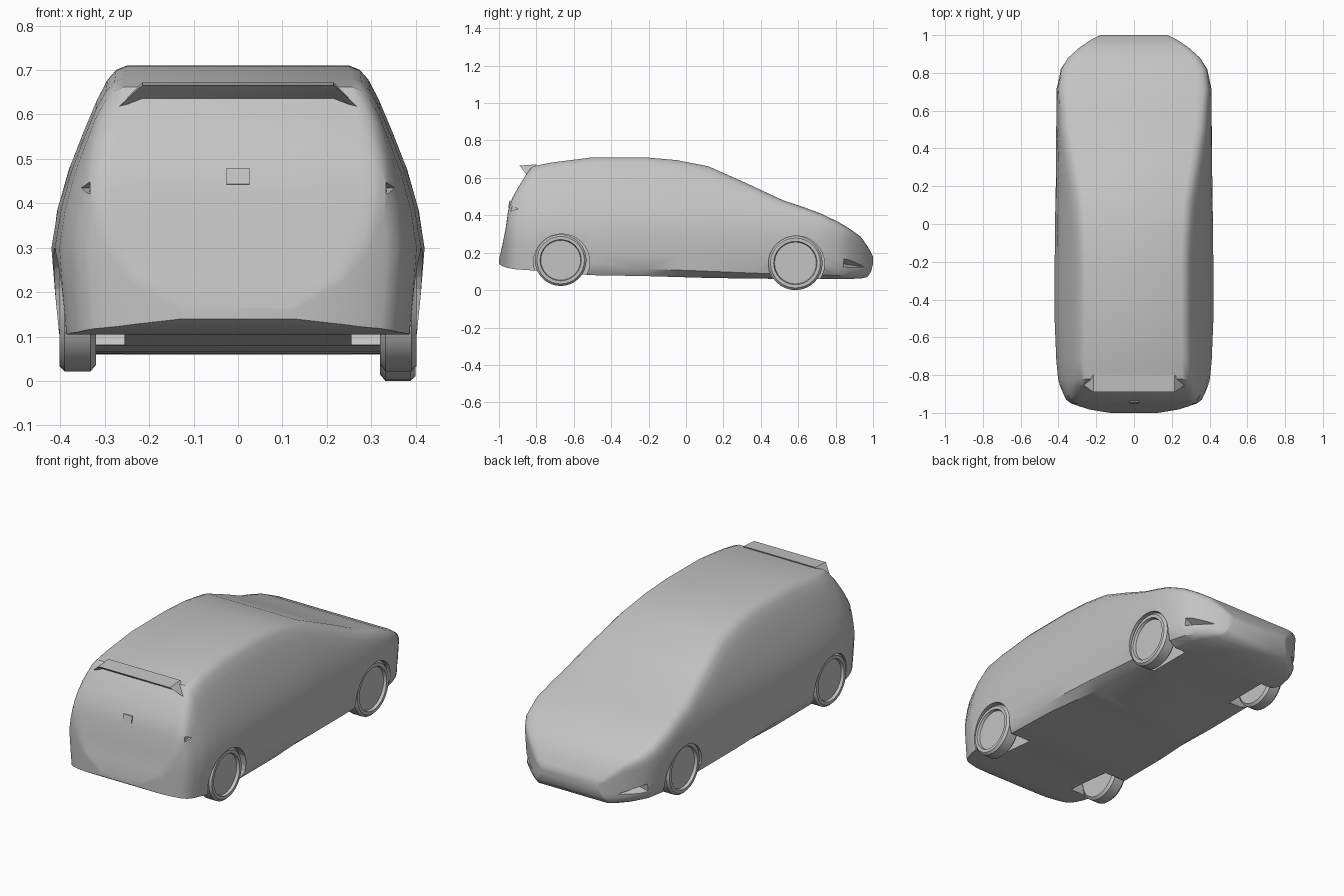
import bpy, bmesh, math
from mathutils import Matrix, Vector

if "Cube" in bpy.data.objects:
    bpy.data.objects.remove(bpy.data.objects["Cube"])

paint = bpy.data.materials.new("grey_paint")
paint.diffuse_color = (0.55, 0.55, 0.55, 1)
paint.use_nodes = True
paint.node_tree.nodes["Principled BSDF"].inputs["Base Color"].default_value = paint.diffuse_color


def make(name, verts, faces, angle=40):
    me = bpy.data.meshes.new(name)
    me.from_pydata(verts, [], faces)
    bm = bmesh.new()
    bm.from_mesh(me)
    bmesh.ops.remove_doubles(bm, verts=bm.verts, dist=1e-5)
    bmesh.ops.recalc_face_normals(bm, faces=bm.faces)
    bm.to_mesh(me)
    bm.free()
    ob = bpy.data.objects.new(name, me)
    bpy.context.collection.objects.link(ob)
    me.materials.append(paint)
    smooth(ob, angle)
    return ob


def smooth(ob, angle):
    bpy.ops.object.select_all(action='DESELECT')
    ob.select_set(True)
    bpy.context.view_layer.objects.active = ob
    bpy.ops.object.shade_smooth_by_angle(angle=math.radians(angle))


def loft(name, rings, angle=40, caps=True):
    n = len(rings[0])
    verts = [p for r in rings for p in r]
    faces = [(i * n + j, i * n + (j + 1) % n, (i + 1) * n + (j + 1) % n, (i + 1) * n + j)
             for i in range(len(rings) - 1) for j in range(n)]
    if caps:
        faces += [tuple(range(n)), tuple(range(len(verts) - n, len(verts)))]
    return make(name, verts, faces, angle)


def interp(table, v):
    for (a, p), (b, q) in zip(table, table[1:]):
        if v <= b:
            return p + (q - p) * max(0, (v - a) / (b - a))
    return table[-1][1]


# Body: sections along y (y, bottom, top, half width), tail at -y
stations = [(-1, .14, .165, .13), (-.982, .128, .24, .24), (-.965, .122, .325, .29),
            (-.95, .118, .43, .335), (-.93, .114, .49, .36), (-.9, .11, .545, .376),
            (-.86, .108, .61, .392), (-.82, .105, .662, .402), (-.72, .10, .682, .412),
            (-.515, .08, .708, .42), (-.22, .075, .71, .42), (-.05, .07, .695, .42),
            (.12, .065, .662, .418), (.32, .062, .573, .416), (.515, .06, .482, .414),
            (.62, .06, .447, .412), (.72, .06, .41, .41), (.82, .06, .362, .388),
            (.88, .06, .325, .35), (.935, .062, .285, .29), (.97, .07, .235, .24),
            (.99, .10, .20, .205), (1, .14, .18, .18)]
side = [(.06, .33), (.075, .375), (.10, .402), (.2, .412), (.3, .42), (.38, .408),
        (.46, .387), (.56, .348), (.65, .31), (.71, .288)]
levels = [(0, 1), (.06, 1), (.18, 1), (.35, 1), (.5, 1), (.65, 1), (.78, 1), (.88, 1),
          (.95, .98), (.985, .94), (1, .87)]
rings = []
for y, zb, zt, w in stations:
    half = []
    for f, k in levels:
        z = zb + (zt - zb) * f
        half.append((w / .42 * interp(side, z) * k, y, z))
    rings.append(half + [(-x, yy, z) for x, yy, z in reversed(half)])
body = loft("car_body", rings, 45)

# Cutters: wheel wells, lower bumper intakes and tail lamp hollows
bm = bmesh.new()
for s in (-1, 1):
    for y, z, r in ((-.665, .15, .15), (.59, .14, .15)):
        m = Matrix.Translation((s * .39, y, z)) @ Matrix.Rotation(math.pi / 2, 4, 'Y')
        bmesh.ops.create_cone(bm, cap_ends=True, segments=32, radius1=r, radius2=r,
                              depth=.27, matrix=m)
    for pts in ([(.23, 1.02, .115), (.42, .84, .11), (.40, .85, .185), (.30, .84, .14)],
                [(.33, -1.0, .40), (.33, -1.0, .47), (.41, -.93, .435), (.335, -.89, .435)]):
        vs = [bm.verts.new((s * x, y, z)) for x, y, z in pts]
        bmesh.ops.convex_hull(bm, input=vs)
bmesh.ops.recalc_face_normals(bm, faces=bm.faces)
me = bpy.data.meshes.new("cutter")
bm.to_mesh(me)
bm.free()
cutter = bpy.data.objects.new("cutter", me)
bpy.context.collection.objects.link(cutter)
me.materials.append(paint)
cutter.hide_render = True
mod = body.modifiers.new("cut", 'BOOLEAN')
mod.operation, mod.solver, mod.object = 'DIFFERENCE', 'EXACT', cutter
mod.use_self = True
bpy.context.view_layer.objects.active = body
bpy.ops.object.modifier_apply(modifier=mod.name)
bpy.data.objects.remove(cutter)
smooth(body, 35)

# Wheels: turned tyre with a recessed hub disc
def wheel(name, s, y, z, r, x0, x1):
    prof = [(x0, 0), (x0, r * .9), (x0 + .012, r), (x1 - .012, r), (x1, r * .92),
            (x1, r * .8), (x1 - .015, r * .77), (x1 - .015, 0)]
    n = 32
    verts, faces = [], []
    for i in range(n):
        a = 2 * math.pi * i / n
        verts += [(s * px, y + pr * math.cos(a), z + pr * math.sin(a)) for px, pr in prof]
    m = len(prof)
    for i in range(n):
        for j in range(m - 1):
            a, b = i * m, (i + 1) % n * m
            faces.append((a + j, a + j + 1, b + j + 1, b + j))
    return make(name, verts, faces, 35)


wheel("rear_wheel_right", 1, -.67, .16, .138, .32, .402)
wheel("rear_wheel_left", -1, -.67, .16, .138, .32, .402)
wheel("front_wheel_right", 1, .585, .145, .145, .32, .40)
wheel("front_wheel_left", -1, .585, .163, .14, .32, .40)

# Roof spoiler: wedge with drooping tips
sp = []
for x, dz, k in ((-.27, -.045, .15), (-.215, 0, 1), (.215, 0, 1), (.27, -.045, .15)):
    sp.append([(x, -.845 + dy * k, .66 + dz + h * k)
               for dy, h in ((-.045, .006), (.045, .012), (.03, -.03), (-.01, -.02))])
loft("spoiler", sp, 30)


# Thin plates: tail badge plate and headlamp slits
def plate(name, pts, normal, t=.006):
    n = Vector(normal).normalized() * t
    loft(name, [[tuple(Vector(p) - n) for p in pts], pts], 20)


plate("tail_plate", [(-.026, -.951, .443), (.026, -.951, .443),
                     (.026, -.943, .48), (-.026, -.943, .48)], (0, -1, .1))
for s in (-1, 1):
    plate("headlamp_slit", [(s * .345, .785, .372), (s * .355, .785, .366),
                            (s * .315, .87, .318), (s * .305, .87, .325)], (s * .3, .4, 1))
